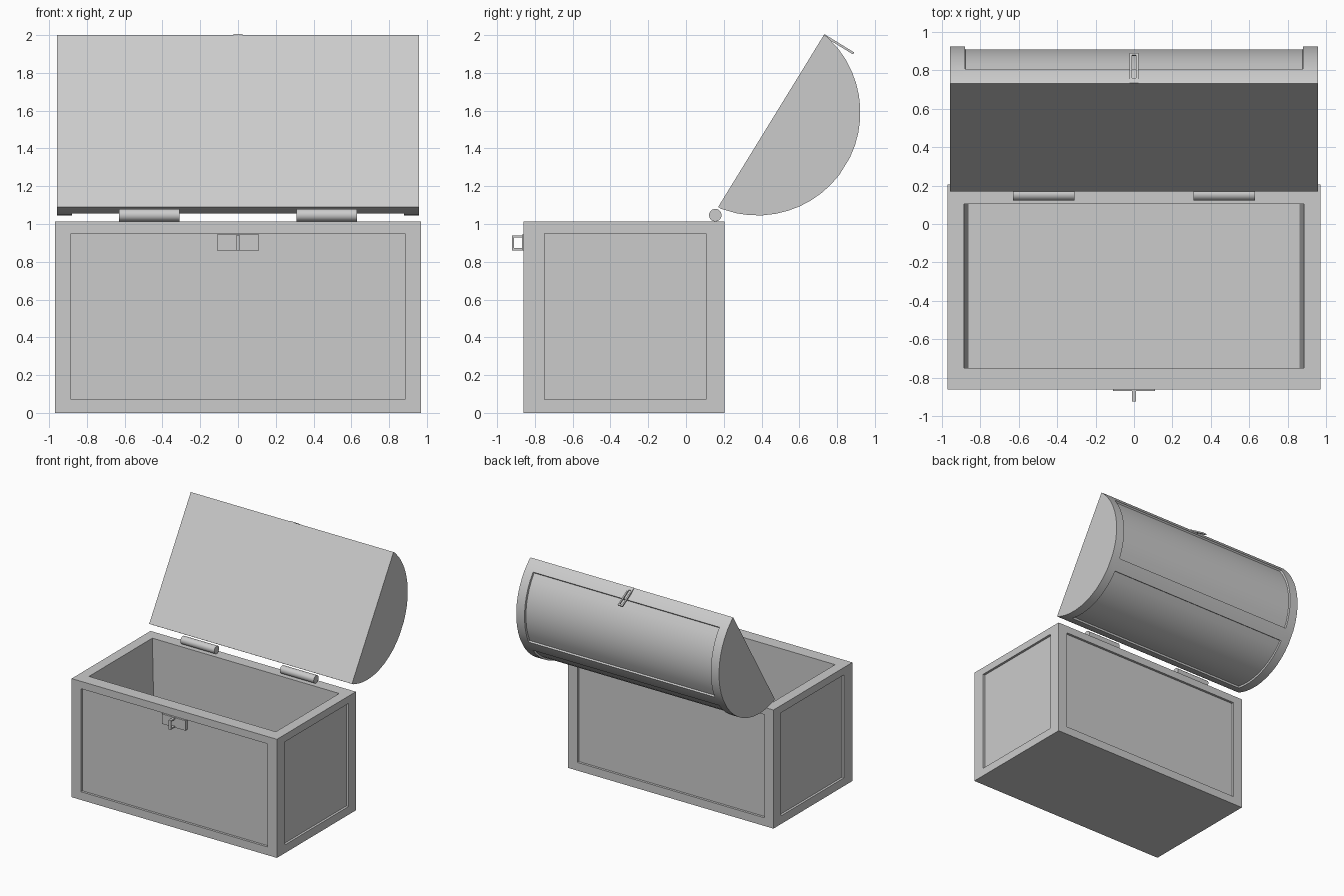
import bpy, bmesh, math
from mathutils import Vector

if "Cube" in bpy.data.objects:
    bpy.data.objects.remove(bpy.data.objects["Cube"])


def finish(bm, name, smooth=False):
    bmesh.ops.recalc_face_normals(bm, faces=bm.faces[:])
    me = bpy.data.meshes.new(name)
    bm.to_mesh(me)
    bm.free()
    ob = bpy.data.objects.new(name, me)
    bpy.context.collection.objects.link(ob)
    if smooth:
        bpy.ops.object.select_all(action='DESELECT')
        bpy.context.view_layer.objects.active = ob
        ob.select_set(True)
        bpy.ops.object.shade_smooth_by_angle(angle=math.radians(30))
    return ob


def add_box(bm, lo, hi, place=lambda v: v):
    # axis-aligned box, optionally mapped through a placement function
    for v in bmesh.ops.create_cube(bm, size=1)['verts']:
        p = Vector([(a + b) / 2 + (b - a) * c for a, b, c in zip(lo, hi, v.co)])
        v.co = place(p)


# chest body: framed sides with shallow panels, open top
LO, HI = (-0.97, -0.86, 0), (0.97, 0.205, 1.013)
IN_LO, IN_HI = (-0.883, -0.75, 0.07), (0.883, 0.105, 0.95)
bm = bmesh.new()
add_box(bm, LO, HI)
bm.normal_update()
for f in list(bm.faces):
    n = f.normal.copy()
    if n.z < -0.5:
        continue
    axis = max(range(3), key=lambda i: abs(n[i]))
    bmesh.ops.inset_individual(bm, faces=[f], thickness=0.03)
    for v in f.verts:
        for i in range(3):
            if i != axis:
                mid = (LO[i] + HI[i]) / 2
                v.co[i] = IN_LO[i] if v.co[i] < mid else IN_HI[i]
    ext = bmesh.ops.extrude_discrete_faces(bm, faces=[f])['faces'][0]
    depth = HI[2] - IN_LO[2] if axis == 2 else 0.02
    for v in ext.verts:
        v.co -= n * depth
        if axis == 2:
            v.co.x *= 0.975
finish(bm, "chest_body")


# lid frame: s runs along the open lid, t points out of its dome
S_AXIS, T_AXIS = Vector((0, 0.524, 0.852)), Vector((0, 0.852, -0.524))
ORIGIN = Vector((0, 0.17, 1.09))


def on_lid(p):
    return ORIGIN + Vector((p[0], 0, 0)) + S_AXIS * p[1] + T_AXIS * p[2]


# domed lid: arc profile swept along x
R, CS, CT = 0.545, 0.535, -0.085
a0, a1, rib = 0.192, 0.355, 0.1
half = [a0] + [a1 + (math.pi / 2 - rib - a1) * i / 9 for i in range(10)]
angles = half + [math.pi - a for a in reversed(half)]
profile = [(0, 0)] + [(CS - R * math.cos(a), CT + R * math.sin(a)) for a in angles] + [(2 * CS, 0)]
bm = bmesh.new()
rows = [[bm.verts.new(on_lid((x, s, t))) for s, t in profile] for x in (-0.958, -0.88, 0.88, 0.958)]
count = len(profile)
panels = [[], []]
for k in range(3):
    for i in range(count):
        j = (i + 1) % count
        f = bm.faces.new((rows[k][i], rows[k][j], rows[k + 1][j], rows[k + 1][i]))
        if k == 1 and 2 <= i < 11:
            panels[0].append(f)
        if k == 1 and 12 <= i < 21:
            panels[1].append(f)
bm.faces.new(rows[0])
bm.faces.new(rows[3])
bmesh.ops.recalc_face_normals(bm, faces=bm.faces[:])
for p in panels:
    bmesh.ops.inset_region(bm, faces=p, thickness=0.003, depth=-0.015, use_even_offset=True)
finish(bm, "domed_lid", True)

# hinge barrels
for side, sx in (("left", -1), ("right", 1)):
    bpy.ops.mesh.primitive_cylinder_add(vertices=32, radius=0.033, depth=0.32,
                                        location=(sx * 0.47, 0.155, 1.047),
                                        rotation=(0, math.pi / 2, 0))
    bpy.context.object.name = side + "_hinge"
    bpy.ops.object.shade_smooth_by_angle(angle=math.radians(30))

# slotted hasp on the lid's front edge
bm = bmesh.new()
for lo, hi in (((-0.023, 1.062, 0), (-0.011, 1.074, 0.185)),
               ((0.011, 1.062, 0), (0.023, 1.074, 0.185)),
               ((-0.011, 1.062, 0.172), (0.011, 1.074, 0.185)),
               ((-0.011, 1.062, 0), (0.011, 1.074, 0.03))):
    add_box(bm, lo, hi, on_lid)
finish(bm, "hasp")

# lock plate on the body
bm = bmesh.new()
add_box(bm, (-0.11, -0.868, 0.86), (0.11, -0.835, 0.945))
finish(bm, "lock_plate")

# square staple on the plate
bm = bmesh.new()
for lo, hi in (((-0.011, -0.922, 0.86), (0.011, -0.91, 0.94)),
               ((-0.011, -0.91, 0.86), (0.011, -0.864, 0.872)),
               ((-0.011, -0.91, 0.928), (0.011, -0.864, 0.94))):
    add_box(bm, lo, hi)
finish(bm, "staple")
